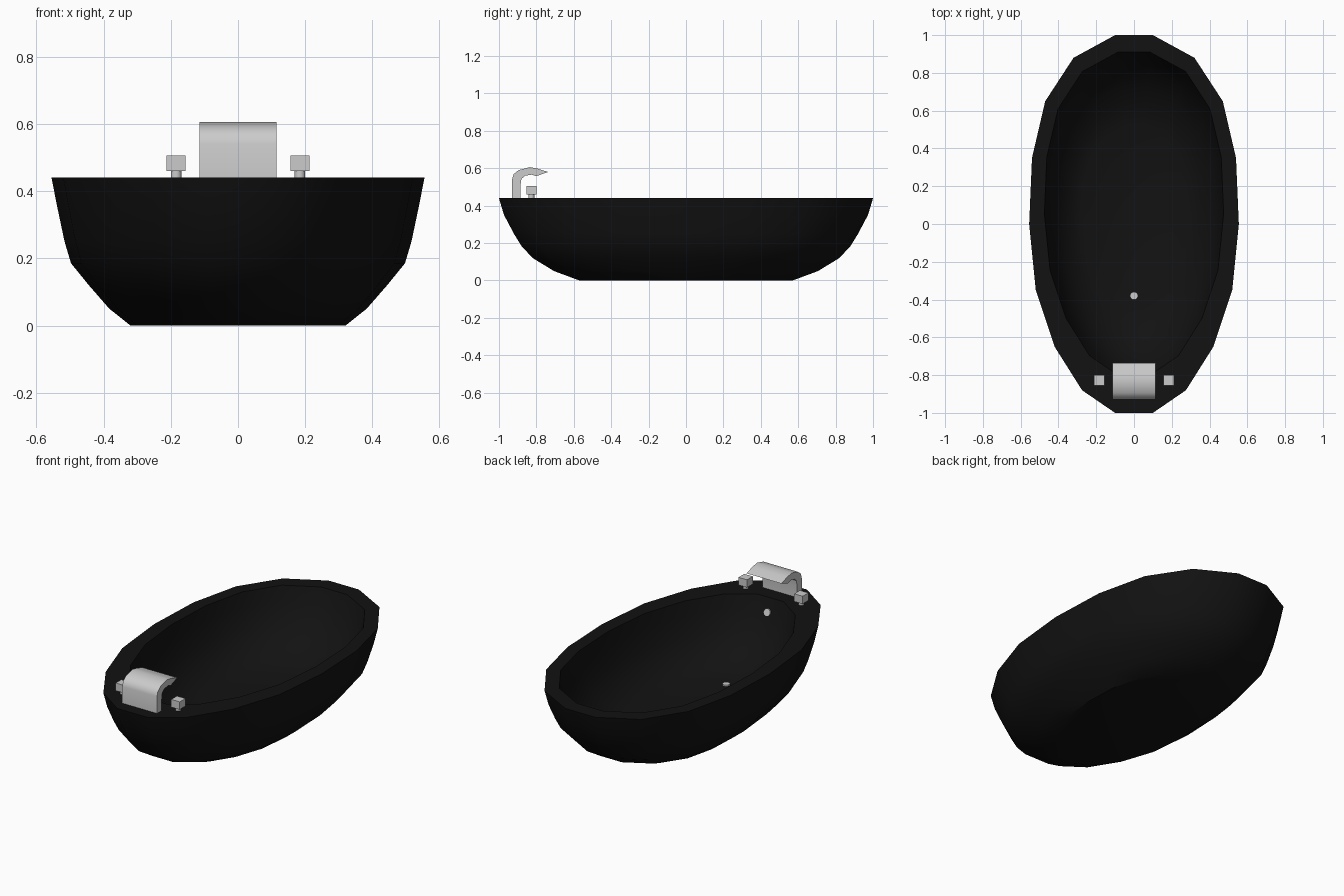
import bpy, bmesh, math
from mathutils import Vector

if "Cube" in bpy.data.objects:
    bpy.data.objects.remove(bpy.data.objects["Cube"])

black = bpy.data.materials.new("black_enamel")
black.diffuse_color = (0.006, 0.006, 0.006, 1)
black.use_nodes = True
black.node_tree.nodes["Principled BSDF"].inputs["Base Color"].default_value = black.diffuse_color


def finish(name, bm, angle=None, mat=None):
    bmesh.ops.recalc_face_normals(bm, faces=bm.faces[:])
    me = bpy.data.meshes.new(name)
    bm.to_mesh(me)
    bm.free()
    ob = bpy.data.objects.new(name, me)
    bpy.context.collection.objects.link(ob)
    if mat:
        me.materials.append(mat)
    if angle:
        bpy.ops.object.select_all(action='DESELECT')
        ob.select_set(True)
        bpy.context.view_layer.objects.active = ob
        bpy.ops.object.shade_smooth_by_angle(angle=math.radians(angle))
    return ob


# Tub: egg-shaped outline, lofted up the outside and down the inside
half = [(.10, 1), (.32, .88), (.47, .65), (.54, .35), (.555, 0),
        (.52, -.35), (.42, -.65), (.275, -.88), (.10, -1)]
outline = half + [(-x, y) for x, y in reversed(half)]

# each ring: height, x scale, y scale, y shift
rings = [(0, .577, .57, 0), (.05, .69, .705, 0), (.12, .80, .82, 0),
         (.185, .895, .88, 0), (.25, .93, .92, 0), (.35, .968, .973, 0),
         (.44, 1, 1, 0),
         (.44, .855, .855, .055), (.36, .835, .825, .055),
         (.25, .79, .765, .05), (.17, .71, .68, .045),
         (.11, .60, .58, .04), (.08, .49, .49, .04)]

bm = bmesh.new()
loops = [[bm.verts.new((x * sx, y * sy + cy, z)) for x, y in outline]
         for z, sx, sy, cy in rings]
n = len(outline)
for a, b in zip(loops, loops[1:]):
    for i in range(n):
        j = (i + 1) % n
        bm.faces.new((a[i], a[j], b[j], b[i]))
bm.faces.new(loops[0])
bm.faces.new(loops[-1])
finish("tub", bm, 35, black)

# Spout: side profile extruded across the width
profile = [(-.93, .43), (-.93, .54), (-.922, .568), (-.895, .59),
           (-.835, .606), (-.79, .597), (-.737, .58), (-.80, .558),
           (-.825, .566), (-.86, .56), (-.88, .543), (-.885, .51), (-.885, .43)]
bm = bmesh.new()
face = bm.faces.new([bm.verts.new((-.115, y, z)) for y, z in profile])
ext = bmesh.ops.extrude_face_region(bm, geom=[face])
bmesh.ops.translate(bm, vec=(.23, 0, 0),
                    verts=[v for v in ext["geom"] if isinstance(v, bmesh.types.BMVert)])
finish("spout", bm, 40)


def disc(name, radius, depth, loc, normal=(0, 0, 1)):
    bm = bmesh.new()
    bmesh.ops.create_cone(bm, cap_ends=True, segments=16, radius1=radius,
                          radius2=radius, depth=depth)
    ob = finish(name, bm, 40)
    ob.location = loc
    ob.rotation_euler = Vector(normal).to_track_quat('Z', 'Y').to_euler()


# Tap handles: cube knob on a short stem, both sides
for side, s in (("left", -1), ("right", 1)):
    disc(side + "_tap_stem", .016, .05, (s * .184, -.827, .45))
    bm = bmesh.new()
    bmesh.ops.create_cube(bm, size=1)
    bmesh.ops.scale(bm, vec=(.056, .054, .046), verts=bm.verts)
    finish(side + "_tap_knob", bm).location = (s * .184, -.827, .483)

# Drain in the floor and overflow on the wall below the spout
disc("drain", .021, .012, (0, -.38, .082))
disc("overflow", .021, .016, (0, -.772, .365), (0, 1, .3))
